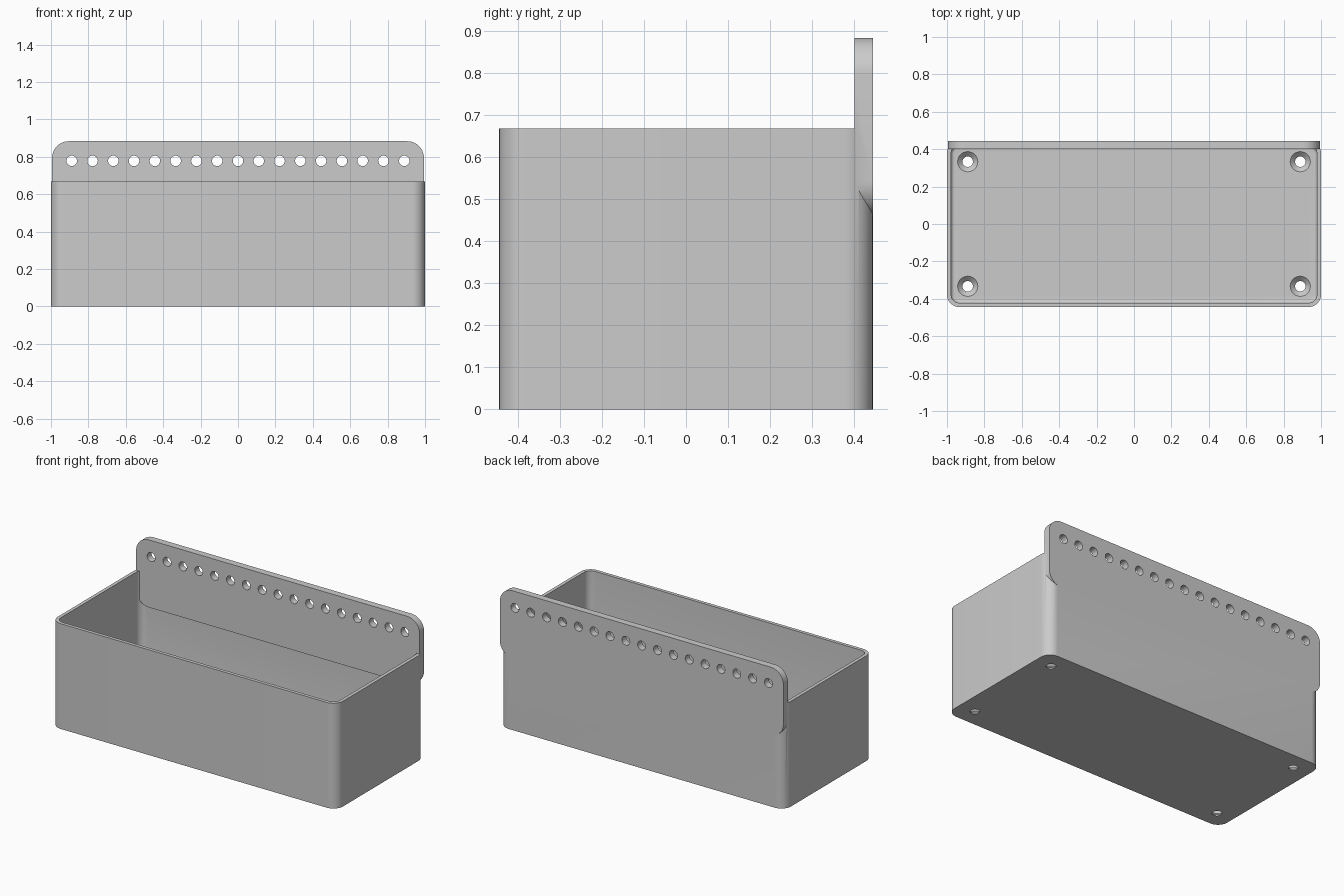
import bpy, bmesh, math
from mathutils import Matrix

old = bpy.data.objects.get("Cube")
if old:
    bpy.data.objects.remove(old, do_unlink=True)

grey = bpy.data.materials.new("plain grey")
grey.use_nodes = True
GREY = (0.6, 0.6, 0.6, 1)
grey.diffuse_color = GREY
grey.node_tree.nodes["Principled BSDF"].inputs["Base Color"].default_value = GREY

HALF_X, HALF_Y, HEIGHT = 1.0, 0.444, 0.667
WALL, FLOOR, CORNER = 0.022, 0.033, 0.067
PLATE_FRONT, PLATE_LOW, PLATE_TOP = 0.4, 0.455, 0.883


def make_object(name, bm):
    bmesh.ops.recalc_face_normals(bm, faces=bm.faces)
    mesh = bpy.data.meshes.new(name)
    bm.to_mesh(mesh)
    bm.free()
    mesh.materials.append(grey)
    obj = bpy.data.objects.new(name, mesh)
    bpy.context.collection.objects.link(obj)
    return obj


def rounded_block(name, half_w, half_h, radius, depth, place, floor_fillet=0):
    """Rounded rectangle in XY, extruded up by depth, then placed."""
    bm = bmesh.new()
    verts, steps = [], 12
    for q, (sx, sy) in enumerate([(1, 1), (-1, 1), (-1, -1), (1, -1)]):
        for i in range(steps + 1):
            a = math.pi / 2 * (q + i / steps)
            verts.append(bm.verts.new((sx * (half_w - radius) + radius * math.cos(a),
                                       sy * (half_h - radius) + radius * math.sin(a), 0)))
    base = bm.faces.new(verts)
    rim = list(base.edges)
    top = bmesh.ops.extrude_face_region(bm, geom=[base], use_keep_orig=True)
    bmesh.ops.translate(bm, vec=(0, 0, depth),
                        verts=[v for v in top["geom"] if isinstance(v, bmesh.types.BMVert)])
    if floor_fillet:
        bmesh.ops.bevel(bm, geom=rim, offset=floor_fillet, segments=5,
                        profile=0.5, affect='EDGES')
    bmesh.ops.transform(bm, matrix=place, verts=bm.verts)
    return make_object(name, bm)


def add_cone(bm, r_low, r_high, depth, place):
    bmesh.ops.create_cone(bm, cap_ends=True, segments=32, radius1=r_low,
                          radius2=r_high, depth=depth, matrix=place)


def combine(target, tool, operation):
    mod = target.modifiers.new(operation.title(), 'BOOLEAN')
    mod.operation, mod.solver, mod.object = operation, 'EXACT', tool
    bpy.context.view_layer.objects.active = target
    bpy.ops.object.modifier_apply(modifier=mod.name)
    bpy.data.objects.remove(tool, do_unlink=True)


# Hollow box with a small fillet around the floor
box = rounded_block("storage_box", HALF_X, HALF_Y, CORNER, HEIGHT, Matrix())
cavity = rounded_block("cavity_cutter", HALF_X - WALL, HALF_Y - WALL, CORNER - WALL,
                       HEIGHT, Matrix.Translation((0, 0, FLOOR)), floor_fillet=0.018)
combine(box, cavity, 'DIFFERENCE')

# Upright mounting plate fused to the back wall
stand_up = (Matrix.Translation((0, HALF_Y, (PLATE_LOW + PLATE_TOP) / 2))
            @ Matrix.Rotation(math.pi / 2, 4, 'X'))
plate = rounded_block("mounting_plate", 0.994, (PLATE_TOP - PLATE_LOW) / 2, 0.089,
                      HALF_Y - PLATE_FRONT, stand_up)
combine(box, plate, 'UNION')

# Row of holes along the plate
bm = bmesh.new()
for i in range(17):
    add_cone(bm, 0.028, 0.028, 0.2,
             Matrix.Translation(((i - 8) / 9, 0.422, 0.778))
             @ Matrix.Rotation(math.pi / 2, 4, 'X'))
combine(box, make_object("plate_hole_cutter", bm), 'DIFFERENCE')

# Countersunk screw holes in the floor corners
through, sink = bmesh.new(), bmesh.new()
for x in (-0.889, 0.889):
    for y in (-0.333, 0.333):
        add_cone(through, 0.028, 0.028, 0.2, Matrix.Translation((x, y, 0)))
        add_cone(sink, 0.026, 0.058, 0.032, Matrix.Translation((x, y, FLOOR - 0.012)))
combine(box, make_object("screw_hole_cutter", through), 'DIFFERENCE')
combine(box, make_object("countersink_cutter", sink), 'DIFFERENCE')

bpy.ops.object.select_all(action='DESELECT')
box.select_set(True)
bpy.context.view_layer.objects.active = box
bpy.ops.object.shade_smooth_by_angle(angle=math.radians(30))
